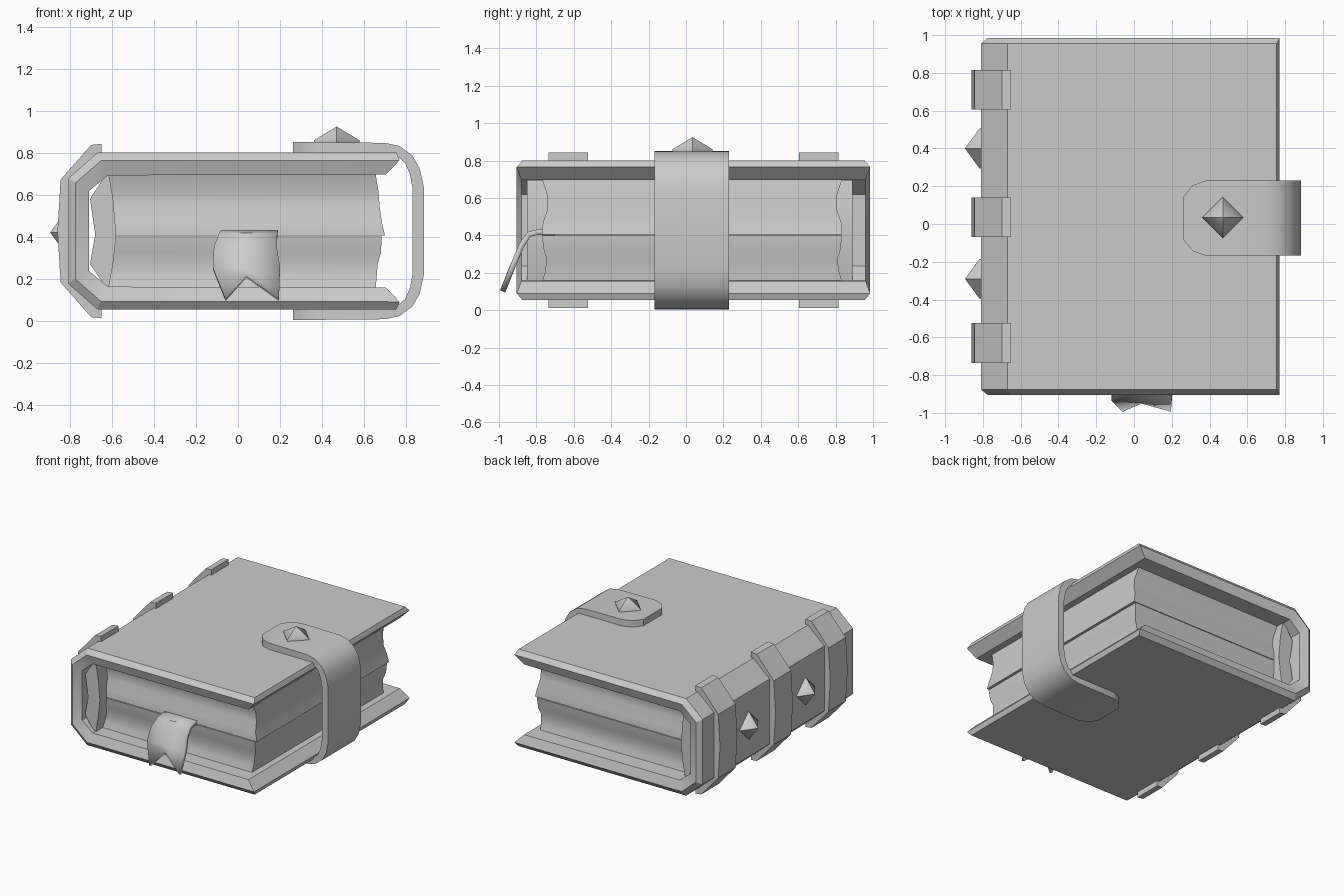
import bpy
import math

cube = bpy.data.objects.get("Cube")
if cube:
    bpy.data.objects.remove(cube, do_unlink=True)

grey = bpy.data.materials.new("plain_grey")
grey.use_nodes = True
grey.diffuse_color = (0.6, 0.6, 0.6, 1)
grey.node_tree.nodes["Principled BSDF"].inputs["Base Color"].default_value = (0.6, 0.6, 0.6, 1)

MID_Z = 0.427  # height of the book's middle plane


def make(name, verts, faces, angle=35):
    mesh = bpy.data.meshes.new(name)
    mesh.from_pydata(verts, [], faces)
    mesh.materials.append(grey)
    obj = bpy.data.objects.new(name, mesh)
    bpy.context.collection.objects.link(obj)
    bpy.ops.object.select_all(action='DESELECT')
    obj.select_set(True)
    bpy.context.view_layer.objects.active = obj
    bpy.ops.object.mode_set(mode='EDIT')
    bpy.ops.mesh.select_all(action='SELECT')
    bpy.ops.mesh.normals_make_consistent(inside=False)
    bpy.ops.object.mode_set(mode='OBJECT')
    bpy.ops.object.shade_smooth_by_angle(angle=math.radians(angle))
    return obj


def loft(name, rings, angle=35):
    """Skin a row of equal rings and close both ends."""
    n = len(rings[0])
    verts = [p for ring in rings for p in ring]
    faces = []
    for r in range(len(rings) - 1):
        for i in range(n):
            j = (i + 1) % n
            faces.append((r * n + i, r * n + j, (r + 1) * n + j, (r + 1) * n + i))
    for base in (0, (len(rings) - 1) * n):
        for i in range(n // 2 - 1):
            faces.append((base + i, base + i + 1, base + n - 2 - i, base + n - 1 - i))
    return loft_done(name, verts, faces, angle)


def loft_done(name, verts, faces, angle):
    return make(name, verts, faces, angle)


def mirrored(half):
    """Complete a list of (outer x, height, inner x, height) below the middle plane."""
    top = [(a, MID_Z + b, c, MID_Z + d) for a, b, c, d in half]
    low = [(a, MID_Z - b, c, MID_Z - d) for a, b, c, d in reversed(half)]
    return top + low


def band(name, stations, y_range):
    """Flat strip following outer and inner paths; y_range gives its width per station."""
    rings = []
    for i, (ox, oz, ix, iz) in enumerate(stations):
        y0, y1 = y_range(i)
        rings.append([(ox, y0, oz), (ix, y0, iz), (ix, y1, iz), (ox, y1, oz)])
    return loft(name, rings)


def stud(name, centre, radius, height, axis):
    """Four-sided pointed stud with a short foot."""
    def place(u, v, w):
        x, y, z = centre
        return (x + u, y + v, z + w) if axis == 'Z' else (x - w, y + v, z + u)
    ring = [(radius, 0), (0, radius), (-radius, 0), (0, -radius)]
    verts = [place(u, v, 0) for u, v in ring]
    verts += [place(u, v, height * 0.15) for u, v in ring]
    verts.append(place(0, 0, height))
    faces = [(0, 1, 2, 3)]
    for i in range(4):
        j = (i + 1) % 4
        faces += [(i, j, j + 4, i + 4), (i + 4, j + 4, 8)]
    return make(name, verts, faces, 50)


# Cover: C-shaped boards and spine with a pointed rim all round
FRONT, BACK = -0.905, 0.985
rings = []
for ox, oz, ix, iz in mirrored([(0.755, 0.373, 0.705, 0.27), (-0.67, 0.373, -0.62, 0.265),
                                (-0.81, 0.25, -0.71, 0.19)]):
    mx, mz = ox * 0.65 + ix * 0.35, oz * 0.65 + iz * 0.35
    if ox > 0:
        mx = 0.77
    rings.append([(ox, FRONT + 0.03, oz), (mx, FRONT, mz), (ix, FRONT + 0.025, iz),
                  (ix, BACK - 0.025, iz), (mx, BACK, mz), (ox, BACK - 0.03, oz)])
loft("cover", rings, 25)


# Stacked blocks inside the cover, given as (z, left x, right x, front y, back y)
def block(name, levels):
    loft(name, [[(l, f, z), (r, f, z), (r, b, z), (l, b, z)] for z, l, r, f, b in levels])


def pages(name, levels):
    block(name, [(z, -0.65, r, -0.77 + d, 0.835 - d) for z, r, d in levels])


pages("lower_pages", [(0.15, 0.655, 0.0), (0.20, 0.66, 0.015), (0.27, 0.665, 0.025),
                      (0.32, 0.68, 0.01), (0.40, 0.685, 0.0)])
pages("upper_pages", [(0.405, 0.70, 0.0), (0.47, 0.685, 0.005), (0.54, 0.675, 0.03),
                      (0.61, 0.67, 0.03), (0.70, 0.655, 0.0)])
block("page_binding", [(0.16, -0.63, -0.615, -0.85, 0.89), (0.27, -0.705, -0.595, -0.85, 0.89),
                       (0.41, -0.68, -0.58, -0.85, 0.89), (0.58, -0.705, -0.595, -0.85, 0.89),
                       (0.695, -0.63, -0.615, -0.85, 0.89)])

# Raised bands across the spine
band_path = mirrored([(-0.65, 0.415, -0.65, 0.36), (-0.70, 0.41, -0.685, 0.36),
                      (-0.845, 0.245, -0.80, 0.235), (-0.86, 0.0, -0.80, 0.0)])
del band_path[4]
for number, y in enumerate((-0.63, 0.035, 0.71)):
    band(f"spine_band_{number + 1}", band_path, lambda i, y=y: (y - 0.105, y + 0.105))

# Closing strap with rounded ends
strap_path = mirrored([(0.262, 0.423, 0.262, 0.37), (0.31, 0.423, 0.31, 0.37),
                       (0.38, 0.423, 0.38, 0.37), (0.70, 0.42, 0.70, 0.37),
                       (0.77, 0.405, 0.755, 0.36), (0.83, 0.36, 0.795, 0.325),
                       (0.865, 0.30, 0.82, 0.27), (0.885, 0.21, 0.832, 0.20)])


def strap_width(i):
    trim = (0.085, 0.025)
    end = min(i, len(strap_path) - 1 - i)
    cut = trim[end] if end < 2 else 0
    return -0.168 + cut, 0.23 - cut


band("strap", strap_path, strap_width)

# Pointed studs
stud("strap_stud", (0.47, 0.035, 0.848), 0.108, 0.077, 'Z')
for number, y in enumerate((-0.29, 0.40)):
    stud(f"spine_stud_{number + 1}", (-0.805, y, 0.42), 0.105, 0.09, 'X')

# Ribbon bookmark with a swallow tail: (y, z, left x, right x) rows, last row notched
rows = [(-0.70, 0.405, -0.08, 0.19), (-0.79, 0.418, -0.08, 0.19), (-0.84, 0.405, -0.09, 0.187),
        (-0.88, 0.345, -0.115, 0.185), (-0.92, 0.25, -0.12, 0.20), (-0.98, 0.10, -0.06, 0.195)]
verts = []
for i, (y, z, left, right) in enumerate(rows):
    notch = 1 if i == len(rows) - 1 else 0
    verts += [(left, y, z), (0.04, y + 0.043 * notch, z + 0.11 * notch), (right, y, z)]
faces = [(r * 3 + c, r * 3 + c + 1, r * 3 + c + 4, r * 3 + c + 3)
         for r in range(len(rows) - 1) for c in range(2)]
ribbon = make("bookmark_ribbon", verts, faces)
solid = ribbon.modifiers.new("thickness", 'SOLIDIFY')
solid.thickness = 0.03
solid.offset = 0
